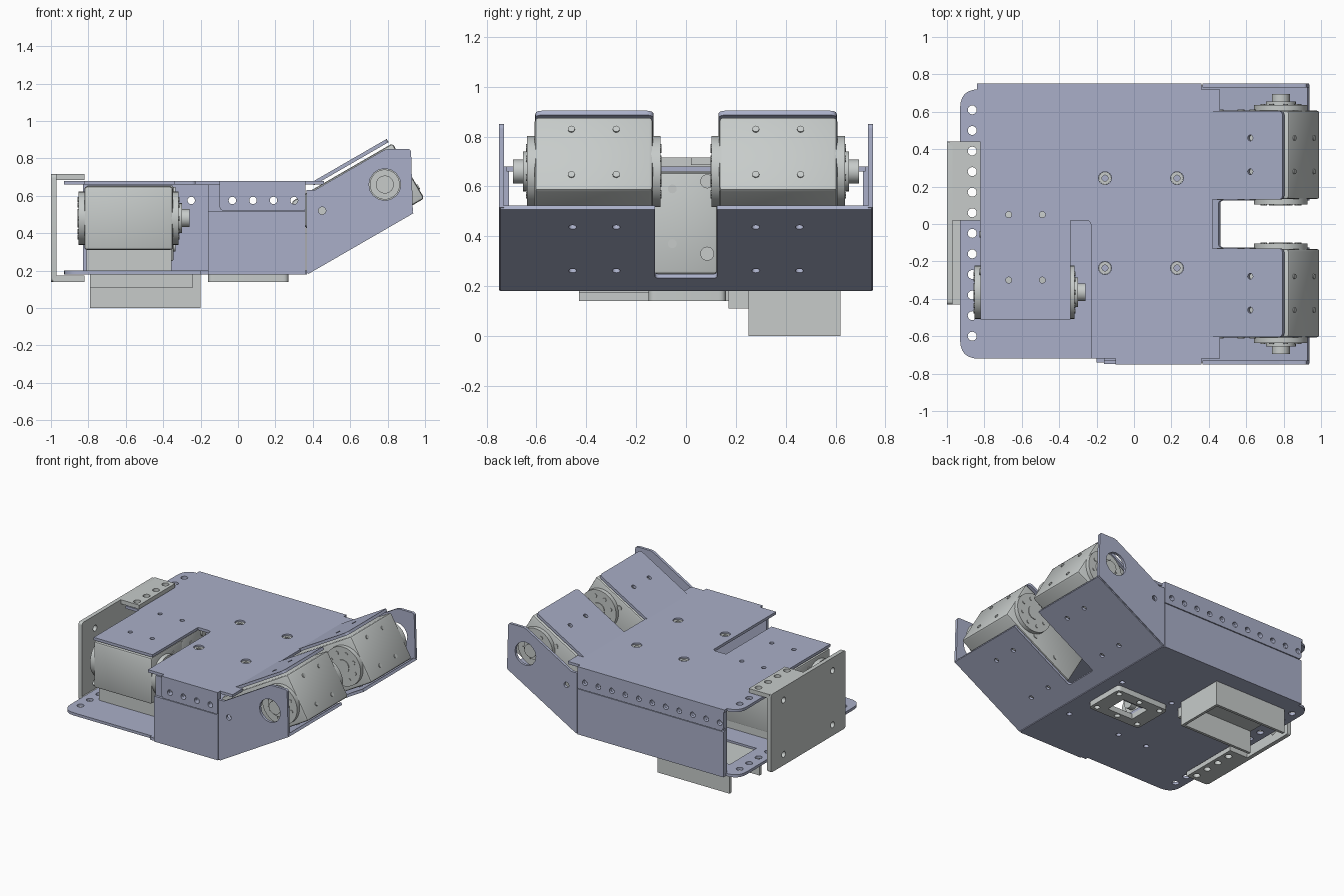
import bpy, bmesh, math
from mathutils import Matrix, Vector

cube = bpy.data.objects.get("Cube")
if cube:
    bpy.data.objects.remove(cube, do_unlink=True)


def material(name, rgb):
    m = bpy.data.materials.new(name)
    m.use_nodes = True
    m.diffuse_color = (*rgb, 1)
    m.node_tree.nodes["Principled BSDF"].inputs["Base Color"].default_value = (*rgb, 1)
    return m


BLUE = material("lavender blue metal", (0.40, 0.43, 0.58))
GREY = material("light grey", (0.57, 0.60, 0.59))


def frame(origin, xdir, ydir):
    x, y = Vector(xdir).normalized(), Vector(ydir).normalized()
    m = Matrix((x, y, x.cross(y))).transposed().to_4x4()
    m.translation = origin
    return m


def flat(z):
    return frame((0, 0, z), (1, 0, 0), (0, 1, 0))


def wall(y):
    return frame((0, y, 0), (1, 0, 0), (0, 0, 1))


def across(x):
    return frame((x, 0, 0), (0, 1, 0), (0, 0, 1))


def finish(ob, mat):
    ob.data.materials.clear()
    ob.data.materials.append(mat)
    bpy.ops.object.select_all(action='DESELECT')
    ob.select_set(True)
    bpy.context.view_layer.objects.active = ob
    bpy.ops.object.shade_smooth_by_angle(angle=math.radians(35))
    return ob


def rounded(pts):
    # a third value on a point is its corner radius
    out = []
    for i, p in enumerate(pts):
        c = Vector(p[:2])
        if len(p) == 2:
            out.append(c)
            continue
        a = c + (Vector(pts[i - 1][:2]) - c).normalized() * p[2]
        b = c + (Vector(pts[(i + 1) % len(pts)][:2]) - c).normalized() * p[2]
        for k in range(7):
            t = k / 6
            out.append(a.lerp(c, t).lerp(c.lerp(b, t), t))
    return out


def rect(x0, x1, y0, y1, r=0.0):
    pts = [(x0, y0), (x1, y0), (x1, y1), (x0, y1)]
    return [(*p, r) for p in pts] if r else pts


def plate(name, pts, m, mat=BLUE, t=0.02, holes=(), cutouts=()):
    # sheet part: outline with round holes (x, y, r) and polygon cutouts
    cu = bpy.data.curves.new(name, 'CURVE')
    cu.dimensions, cu.fill_mode, cu.extrude = '2D', 'BOTH', t / 2
    loops = [rounded(pts)] + [rounded(c) for c in cutouts]
    for x, y, r in holes:
        loops.append([(x + r * math.cos(k * math.pi / 8), y + r * math.sin(k * math.pi / 8))
                      for k in range(16)])
    for loop in loops:
        s = cu.splines.new('POLY')
        s.points.add(len(loop) - 1)
        for p, c in zip(s.points, loop):
            p.co = (c[0], c[1], 0, 1)
        s.use_cyclic_u = True
    ob = bpy.data.objects.new(name, cu)
    bpy.context.collection.objects.link(ob)
    ob.matrix_world = m
    bpy.ops.object.select_all(action='DESELECT')
    ob.select_set(True)
    bpy.context.view_layer.objects.active = ob
    bpy.ops.object.convert(target='MESH')
    return finish(bpy.context.view_layer.objects.active, mat)


def solid(name, build, m, mat=GREY):
    bm = bmesh.new()
    build(bm)
    me = bpy.data.meshes.new(name)
    bm.to_mesh(me)
    bm.free()
    ob = bpy.data.objects.new(name, me)
    bpy.context.collection.objects.link(ob)
    ob.matrix_world = m
    return finish(ob, mat)


def box(bm, x0, x1, y0, y1, z0, z1, bevel=0.0):
    m = Matrix.Translation(((x0 + x1) / 2, (y0 + y1) / 2, (z0 + z1) / 2)) @ \
        Matrix.Diagonal((x1 - x0, y1 - y0, z1 - z0, 1))
    g = bmesh.ops.create_cube(bm, size=1, matrix=m)
    if bevel:
        edges = list({e for v in g["verts"] for e in v.link_edges})
        bmesh.ops.bevel(bm, geom=edges, offset=bevel, segments=2, profile=0.5, affect='EDGES')


def disc(bm, x, z, y0, y1, r, n=32):
    # cylinder along the local y axis
    m = Matrix.Translation((x, (y0 + y1) / 2, z)) @ Matrix.Rotation(math.pi / 2, 4, 'X')
    bmesh.ops.create_cone(bm, cap_ends=True, segments=n, radius1=r, radius2=r,
                          depth=abs(y1 - y0), matrix=m)


def servo(name, m, side):
    # local x runs to the horn end, y is the output axis
    def body(bm):
        box(bm, -0.48, 0.146, -0.237, 0.237, -0.17, 0.17, 0.015)
        for x in (-0.11, 0.09):
            for z in (-0.11, 0.11):
                for s in (-1, 1):
                    disc(bm, x - 0.2, z, s * 0.235, s * 0.242, 0.018, 12)

    def horns(bm):
        for s in (-1, 1):
            disc(bm, 0, 0, s * 0.23, s * 0.267, 0.143)
            for k in range(8):
                a = k * math.pi / 4
                disc(bm, 0.1 * math.cos(a), 0.1 * math.sin(a), s * 0.265, s * 0.272, 0.013, 10)
        disc(bm, 0, 0, side * 0.26, side * 0.285, 0.08)
        disc(bm, 0, 0, side * 0.28, side * 0.325, 0.048, 24)
        disc(bm, 0, 0, -side * 0.26, -side * 0.272, 0.05, 24)

    solid(name + "_body", body, m)
    solid(name + "_horns", horns, m)


SLOPE = (math.cos(math.pi / 6), 0, 0.5)
rows = [0.61 - 0.11 * i for i in range(12)]

# bottom sheet with its sloped end
plate("bottom_plate", [(-0.93, -0.72, 0.1), (-0.2, -0.72), (-0.2, -0.74), (0.37, -0.74),
                       (0.37, 0.74), (-0.83, 0.74), (-0.83, 0.72), (-0.93, 0.72, 0.1)], flat(0.19),
      holes=[(-0.865, y, 0.024) for y in rows] +
            [(x, y, 0.018) for x in (-0.4, -0.16, 0.27) for y in (-0.35, 0.2)],
      cutouts=[rect(-0.05, 0.16, -0.14, 0.02), rect(-0.77, -0.25, 0.28, 0.59)])
plate("bottom_sloped_plate", [(0, -0.745), (0.65, -0.745), (0.65, -0.125), (0.10, -0.125, 0.02),
                              (0.10, 0.125, 0.02), (0.65, 0.125), (0.65, 0.745), (0, 0.745)],
      frame((0.37, 0, 0.19), SLOPE, (0, 1, 0)),
      holes=[(u, s * y, 0.016) for u in (0.16, 0.51) for s in (-1, 1) for y in (0.28, 0.455)])

# top sheet with slot, hole strip and notch
corners = [(x, y) for x in (-0.155, 0.23) for y in (-0.235, 0.245)]
plate("top_plate", [(-0.82, -0.51), (-0.34, -0.51), (-0.34, 0.02), (-0.23, 0.02, 0.03),
                    (-0.23, -0.72), (-0.1, -0.72), (-0.1, -0.745), (0.36, -0.745), (0.36, -0.72),
                    (0.46, -0.72), (0.46, -0.60), (0.42, -0.60), (0.42, 0.60), (0.46, 0.60),
                    (0.46, 0.72), (0.36, 0.72), (0.36, 0.75), (-0.84, 0.75), (-0.84, 0.72),
                    (-0.93, 0.72, 0.1), (-0.93, 0.02), (-0.82, 0.02)], flat(0.67),
      holes=[(x, y, 0.035) for x, y in corners] + [(-0.865, y, 0.024) for y in rows[:6]] +
            [(x, y, 0.016) for x in (-0.67, -0.49) for y in (-0.3, 0.05)])
for x, y in corners:
    plate("top_screw", [(x + 0.034 * math.cos(k * math.pi / 8), y + 0.034 * math.sin(k * math.pi / 8))
                        for k in range(16)], flat(0.664), GREY, 0.01, holes=[(x, y, 0.016)])

# mirrored walls, flanges, ears, tabs and sloped servos
for s, side, x0, fx0 in ((-1, "front", -0.16, -0.10), (1, "back", -0.83, -0.83)):
    hole_xs = [0.3 - 0.11 * i for i in range(4 if s < 0 else 11)]
    holes = [(x, 0.575, 0.02) for x in hole_xs]
    plate(side + "_wall", rect(x0, 0.36, 0.18, 0.66), wall(s * 0.72), holes=holes)
    plate(side + "_top_flange", [(fx0, 0.52, 0.03), (0.36, 0.52, 0.01), (0.36, 0.68), (fx0, 0.68)],
          wall(s * 0.741), holes=holes)
    plate(side + "_lower_skin", [(x0, 0.18), (0.36, 0.18), (0.36, 0.515), (x0, 0.515)],
          wall(s * 0.739))
    plate(side + "_ear", [(0.365, 0.185), (0.935, 0.515), (0.925, 0.85, 0.02), (0.79, 0.85, 0.02),
                          (0.41, 0.63), (0.365, 0.63)], wall(s * 0.74),
          holes=[(0.785, 0.66, 0.085), (0.45, 0.52, 0.02)])
    y0, y1 = sorted((s * 0.13, s * 0.605))
    plate(side + "_sloped_tab", [(-0.01, y0), (0.45, y0, 0.03), (0.45, y1, 0.03), (-0.01, y1)],
          frame((0.41, 0, 0.67), SLOPE, (0, 1, 0)),
          holes=[(0.25, s * 0.28, 0.016), (0.25, s * 0.46, 0.016)])
    servo(side + "_sloped_servo", frame((0.785, s * 0.37, 0.66), SLOPE, (0, 1, 0)), s)
    # small grey screws on the servo end face
    end = frame((0.785, s * 0.37, 0.66), SLOPE, (0, 1, 0)) @ Matrix.Rotation(-math.pi / 2, 4, 'Z')
    solid(side + "_servo_end_screws",
          lambda bm: [disc(bm, x, z, 0.14, 0.152, 0.014, 12) for x in (-0.09, 0.09)
                      for z in (-0.1, 0.11)], end)

# servo lying under the top sheet with its mounting block
servo("end_servo", frame((-0.585, -0.365, 0.48), (0, -1, 0), (1, 0, 0)), 1)


def block(bm):
    box(bm, -0.81, -0.355, -0.46, 0.12, 0.20, 0.315)
    box(bm, -0.81, -0.345, -0.16, 0.125, 0.25, 0.655, 0.01)


solid("end_servo_mount", block, Matrix())
solid("mount_screws", lambda bm: [disc(bm, 0.085, z, -0.01, 0.01, 0.028, 20) for z in (0.33, 0.62)],
      frame((-0.345, 0, 0), (0, 1, 0), (-1, 0, 0)))

# grey end bracket
plate("end_bracket_web", rect(-0.43, 0.44, 0.14, 0.715, 0.02), across(-0.985), GREY, 0.03,
      holes=[(y, z, 0.022) for y in (-0.28, 0.29) for z in (0.22, 0.62)])
plate("end_bracket_top", rect(-0.99, -0.82, 0.02, 0.44), flat(0.70), GREY, 0.03,
      holes=[(-0.865, y, 0.024) for y in rows[2:6]])
plate("end_bracket_bottom", rect(-0.99, -0.82, -0.43, 0.02), flat(0.157), GREY, 0.034,
      holes=[(-0.865, y, 0.024) for y in rows[6:10]])

# square frame around the floor opening
plate("floor_frame", rect(-0.16, 0.27, -0.15, 0.16, 0.03), flat(0.16), GREY, 0.04,
      holes=[(x, y, 0.02) for x in (-0.12, 0.055, 0.23) for y in (-0.11, 0.12)],
      cutouts=[rect(-0.05, 0.16, -0.08, 0.08)])


# open channel hanging below the floor
def channel(bm):
    box(bm, -0.79, -0.20, 0.60, 0.62, 0, 0.185)
    box(bm, -0.79, -0.20, 0.25, 0.27, 0, 0.185)
    box(bm, -0.22, -0.20, 0.25, 0.62, 0, 0.185)
    box(bm, -0.79, -0.20, 0.25, 0.62, 0.165, 0.185)
    box(bm, -0.79, -0.24, 0.17, 0.255, 0.11, 0.185)


solid("floor_channel", channel, Matrix())
